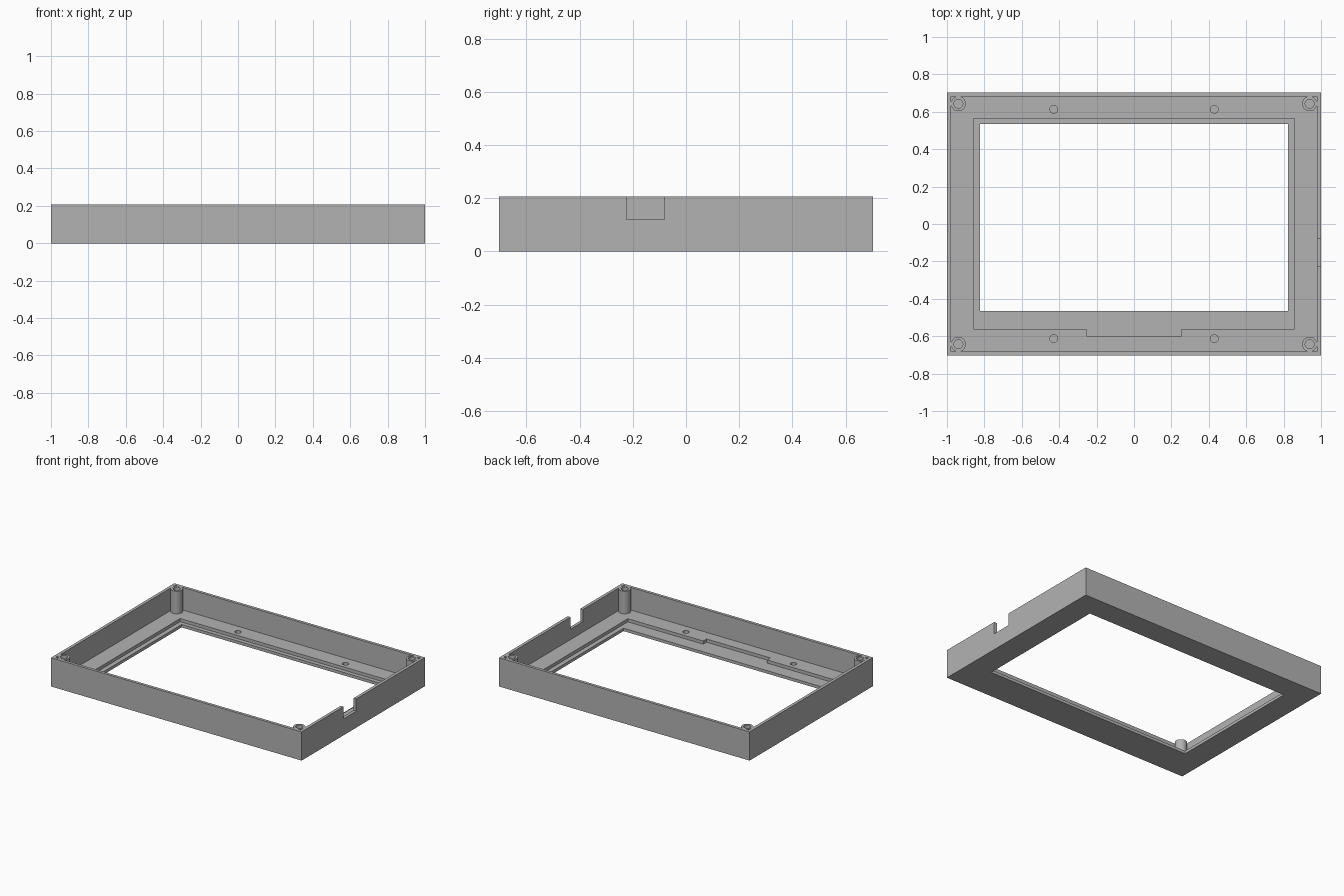
import bpy
import bmesh
from math import radians

if "Cube" in bpy.data.objects:
    bpy.data.objects.remove(bpy.data.objects["Cube"])

# Main sizes
HX, HY, H = 1.0, 0.703, 0.207     # outer half sizes and height
IX, IY = 0.978, 0.682             # inside of the walls
FLOOR, LEDGE = 0.044, 0.021       # floor and recess heights
PX, PY = 0.939, 0.643             # corner post centres
ABOVE = H + 0.1

grey = bpy.data.materials.new("plain grey")
grey.use_nodes = True
grey.diffuse_color = (0.45, 0.45, 0.45, 1)
grey.node_tree.nodes["Principled BSDF"].inputs["Base Color"].default_value = grey.diffuse_color


def prism(name, outline, z0, z1):
    """Upright solid from a counter-clockwise outline."""
    bm = bmesh.new()
    face = bm.faces.new([bm.verts.new((x, y, z0)) for x, y in outline])
    ext = bmesh.ops.extrude_face_region(bm, geom=[face])
    for v in ext["geom"]:
        if isinstance(v, bmesh.types.BMVert):
            v.co.z = z1
    bmesh.ops.recalc_face_normals(bm, faces=bm.faces)
    mesh = bpy.data.meshes.new(name)
    bm.to_mesh(mesh)
    bm.free()
    mesh.materials.append(grey)
    ob = bpy.data.objects.new(name, mesh)
    bpy.context.collection.objects.link(ob)
    return ob


def block(name, x0, x1, y0, y1, z0, z1):
    return prism(name, [(x0, y0), (x1, y0), (x1, y1), (x0, y1)], z0, z1)


def rod(name, x, y, radius, z0, z1):
    bpy.ops.mesh.primitive_cylinder_add(vertices=40, radius=radius, depth=z1 - z0,
                                        location=(x, y, (z0 + z1) / 2))
    ob = bpy.context.object
    ob.name = name
    ob.data.materials.append(grey)
    return ob


def combine(target, tool, operation):
    """Apply a boolean and discard the tool."""
    tool.hide_render = True
    mod = target.modifiers.new(tool.name, "BOOLEAN")
    mod.operation, mod.solver, mod.object = operation, "EXACT", tool
    bpy.context.view_layer.objects.active = target
    bpy.ops.object.modifier_apply(modifier=mod.name)
    bpy.data.objects.remove(tool)


# Open tray
frame = block("bezel_frame", -HX, HX, -HY, HY, 0, H)
combine(frame, block("cavity", -IX, IX, -IY, IY, FLOOR, ABOVE), "DIFFERENCE")

# Stepped recess with a cable tab at the front edge
recess = [(-0.857, -0.561), (-0.255, -0.561), (-0.255, -0.599), (0.255, -0.599),
          (0.255, -0.561), (0.857, -0.561), (0.857, 0.565), (-0.857, 0.565)]
combine(frame, prism("recess", recess, LEDGE, ABOVE), "DIFFERENCE")

# Window opening, offset towards the back
combine(frame, block("window", -0.824, 0.824, -0.465, 0.535, -0.1, ABOVE), "DIFFERENCE")

# Corner posts with screw holes, and blind holes in the floor
for sx in (-1, 1):
    for sy in (-1, 1):
        combine(frame, rod("post", sx * PX, sy * PY, 0.04, FLOOR / 2, H), "UNION")
        combine(frame, rod("screw_hole", sx * PX, sy * PY, 0.024, FLOOR, ABOVE), "DIFFERENCE")
        combine(frame, rod("floor_hole", sx * 0.429, sy * 0.613, 0.021, LEDGE, ABOVE), "DIFFERENCE")

# Notch in the left side wall
combine(frame, block("side_notch", 0.95, 1.1, -0.224, -0.081, 0.119, ABOVE), "DIFFERENCE")

# Smooth round parts, sharp edges elsewhere
bpy.ops.object.select_all(action="DESELECT")
frame.select_set(True)
bpy.context.view_layer.objects.active = frame
bpy.ops.object.shade_smooth_by_angle(angle=radians(30))
